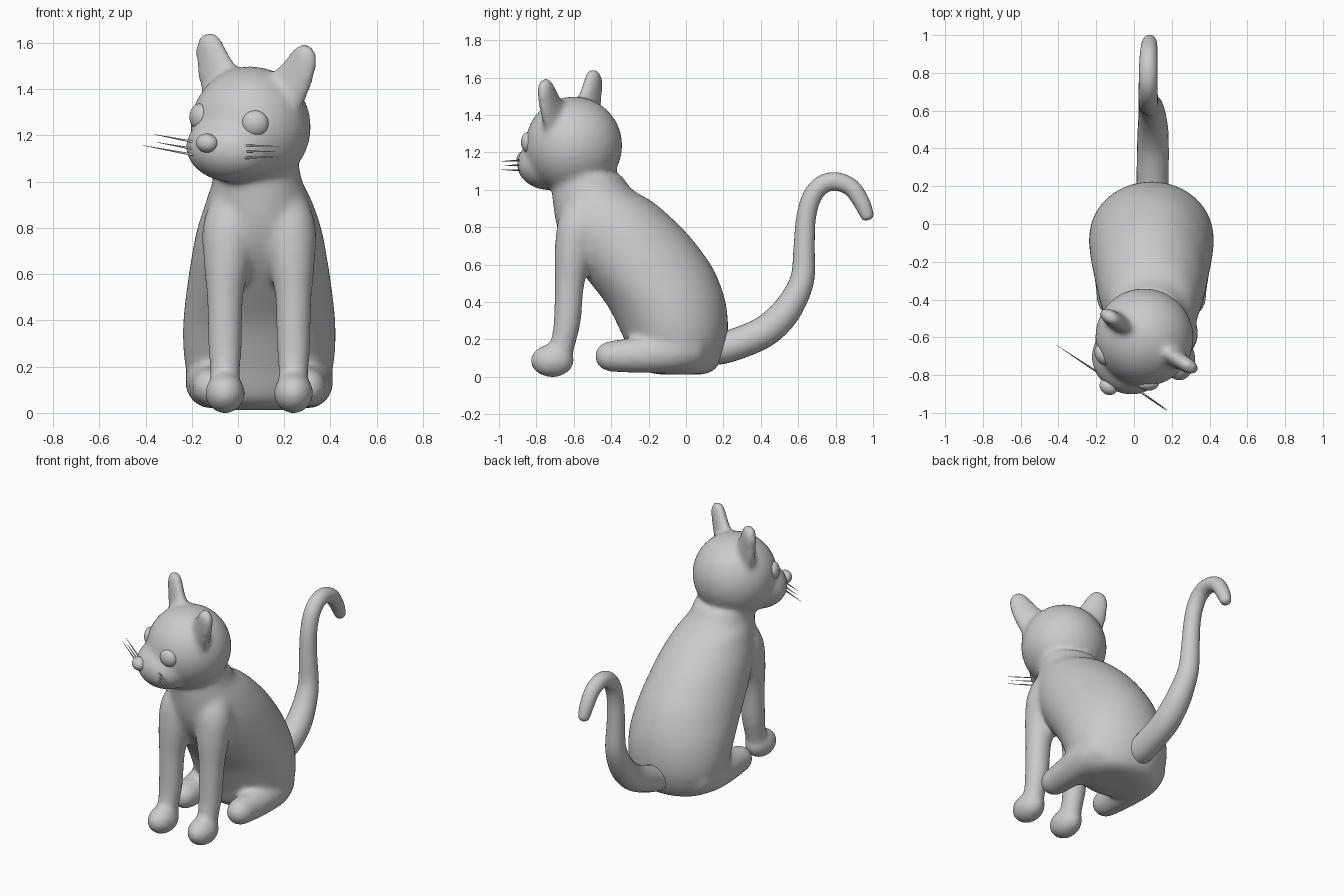
import bpy, bmesh, math
from mathutils import Vector, Matrix

if "Cube" in bpy.data.objects:
    bpy.data.objects.remove(bpy.data.objects["Cube"])

CX = 0.092                      # centre line of the body
# head frame: turned toward -x and slightly rolled
HEAD = (Matrix.Translation((0.055, -0.6, 1.237))
        @ Matrix.Rotation(math.radians(-32), 4, 'Z')
        @ Matrix.Rotation(math.radians(6), 4, 'Y'))


def finish(bm, name):
    bmesh.ops.recalc_face_normals(bm, faces=bm.faces[:])
    for f in bm.faces:
        f.smooth = True
    me = bpy.data.meshes.new(name)
    bm.to_mesh(me)
    bm.free()
    ob = bpy.data.objects.new(name, me)
    bpy.context.collection.objects.link(ob)
    return ob


def ellipsoid(bm, centre, radii, mat=Matrix(), rot=Matrix()):
    m = mat @ Matrix.Translation(centre) @ rot @ Matrix.Diagonal((*radii, 1))
    bmesh.ops.create_uvsphere(bm, u_segments=32, v_segments=20, radius=1, matrix=m)


def dense(rows, k=5):
    """Catmull-Rom interpolation of rows of numbers"""
    out = []
    for i in range(len(rows) - 1):
        p0, p1, p2 = rows[max(i - 1, 0)], rows[i], rows[i + 1]
        p3 = rows[min(i + 2, len(rows) - 1)]
        for j in range(k):
            t = j / k
            out.append(tuple(0.5 * (2 * b + (c - a) * t + (2 * a - 5 * b + 4 * c - d) * t * t
                                    + (3 * b - a - 3 * c + d) * t ** 3)
                             for a, b, c, d in zip(p0, p1, p2, p3)))
    return out + [rows[-1]]


def loft(bm, rings, mat=Matrix(), n=24):
    """rings: (centre, half axis u, half axis v); closed at both ends"""
    loops = []
    for c, u, v in rings:
        c, u, v = Vector(c), Vector(u), Vector(v)
        loops.append([bm.verts.new(mat @ (c + u * math.cos(a) + v * math.sin(a)))
                      for a in (2 * math.pi * i / n for i in range(n))])
    for a, b in zip(loops, loops[1:]):
        for i in range(n):
            j = (i + 1) % n
            bm.faces.new((a[i], a[j], b[j], b[i]))
    bm.faces.new(loops[0])
    bm.faces.new(loops[-1])


def tube(bm, rows, n=24):
    """rows: (x, y, z, radius) bending in the yz plane"""
    pts = dense(rows)
    p = [Vector(q[:3]) for q in pts]
    rings = []
    for i, q in enumerate(pts):
        t = (p[min(i + 1, len(p) - 1)] - p[max(i - 1, 0)]).normalized()
        v = t.cross(Vector((1, 0, 0))).normalized()
        rings.append((p[i], Vector((q[3], 0, 0)), v * q[3]))
    loft(bm, rings, n=n)


# body: torso, head, ears and legs fused into one smooth skin
bm = bmesh.new()
torso = [(0.012, -0.14, 0.09, 0.17), (0.05, -0.26, 0.165, 0.262),
         (0.2, -0.33, 0.22, 0.32), (0.38, -0.42, 0.216, 0.33),
         (0.55, -0.55, 0.16, 0.312), (0.68, -0.64, 0.077, 0.292),
         (0.8, -0.69, -0.025, 0.268), (0.93, -0.712, -0.17, 0.224),
         (1.0, -0.715, -0.285, 0.195), (1.08, -0.7, -0.345, 0.185)]
loft(bm, [((CX - max(0, z - 0.9) * 0.08, (f + b) / 2, z), (w, 0, 0), (0, (b - f) / 2, 0))
          for z, f, b, w in dense(torso)], n=48)
ellipsoid(bm, (0, 0, 0), (0.262, 0.26, 0.262), HEAD)
ellipsoid(bm, (0, -0.15, -0.095), (0.2, 0.177, 0.145), HEAD)
for s in (-1, 1):
    # ear
    ear = [(0.12, 0.1, 0.11, 0.055), (0.178, 0.2, 0.1, 0.047), (0.217, 0.27, 0.082, 0.042),
           (0.243, 0.33, 0.064, 0.04), (0.253, 0.365, 0.046, 0.034), (0.256, 0.383, 0.022, 0.018)]
    loft(bm, [((s * x, -0.005, z), (w, 0, -s * w * 0.3), (0, d, 0))
              for x, z, w, d in dense(ear)], HEAD)
    # front leg and paw
    lx = CX + s * 0.148
    tube(bm, [(CX + s * 0.1, -0.5, 0.98, 0.08), (CX + s * 0.125, -0.565, 0.82, 0.118),
              (CX + s * 0.14, -0.602, 0.66, 0.102),
              (lx, -0.622, 0.5, 0.08), (lx, -0.635, 0.3, 0.074),
              (lx, -0.655, 0.19, 0.067), (lx, -0.68, 0.08, 0.062)])
    ellipsoid(bm, (lx, -0.715, 0.086), (0.087, 0.118, 0.09))
    # hind foot, widening back into the haunch
    tube(bm, [(CX + s * 0.18, 0.08, 0.16, 0.1), (CX + s * 0.205, -0.05, 0.14, 0.115),
              (CX + s * 0.21, -0.22, 0.118, 0.1), (CX + s * 0.205, -0.39, 0.11, 0.085)])
    ellipsoid(bm, (CX + s * 0.205, -0.39, 0.11), (0.086, 0.1, 0.085))
body = finish(bm, "body")
r = body.modifiers.new("Fuse", 'REMESH')
r.mode = 'VOXEL'
r.voxel_size = 0.014
r.use_smooth_shade = True
sm = body.modifiers.new("Soften", 'SMOOTH')
sm.factor = 0.5
sm.iterations = 22

# tail
bm = bmesh.new()
tube(bm, [(0.095, 0.12, 0.15, 0.088), (0.098, 0.22, 0.16, 0.085), (0.1, 0.4, 0.23, 0.084),
          (0.1, 0.51, 0.32, 0.08), (0.095, 0.585, 0.43, 0.071), (0.088, 0.625, 0.54, 0.063),
          (0.08, 0.632, 0.7, 0.056), (0.076, 0.642, 0.85, 0.052), (0.075, 0.675, 0.965, 0.051),
          (0.075, 0.735, 1.03, 0.05), (0.075, 0.81, 1.043, 0.049), (0.077, 0.885, 1.01, 0.047),
          (0.08, 0.935, 0.94, 0.044), (0.082, 0.962, 0.88, 0.038), (0.083, 0.971, 0.85, 0.03),
          (0.083, 0.974, 0.838, 0.012)])
finish(bm, "tail")

# eyes and nose
for s, side in ((-1, "left"), (1, "right")):
    bm = bmesh.new()
    ellipsoid(bm, (s * 0.143, -0.197, 0.03), (0.058, 0.038, 0.056), HEAD,
              Matrix.Rotation(s * math.radians(32), 4, 'Z'))
    finish(bm, "eye_" + side)
bm = bmesh.new()
ellipsoid(bm, (-0.015, -0.322, -0.072), (0.05, 0.042, 0.041), HEAD)
finish(bm, "nose")

# whiskers: thin tapered spikes from base to tip
whiskers = [((-0.17, -0.80, 1.168), (-0.365, -0.67, 1.205)),
            ((-0.17, -0.80, 1.138), (-0.35, -0.68, 1.17)),
            ((-0.17, -0.80, 1.112), (-0.412, -0.64, 1.157)),
            ((0.0, -0.865, 1.158), (0.178, -0.985, 1.153)),
            ((0.0, -0.865, 1.132), (0.16, -0.975, 1.13)),
            ((0.0, -0.865, 1.102), (0.175, -0.99, 1.108))]
bm = bmesh.new()
for a, b in whiskers:
    a, b = Vector(a), Vector(b)
    d = b - a
    m = Matrix.Translation((a + b) / 2) @ d.to_track_quat('Z', 'Y').to_matrix().to_4x4()
    bmesh.ops.create_cone(bm, cap_ends=True, segments=8, radius1=0.006, radius2=0.0008,
                          depth=d.length, matrix=m)
finish(bm, "whiskers")
